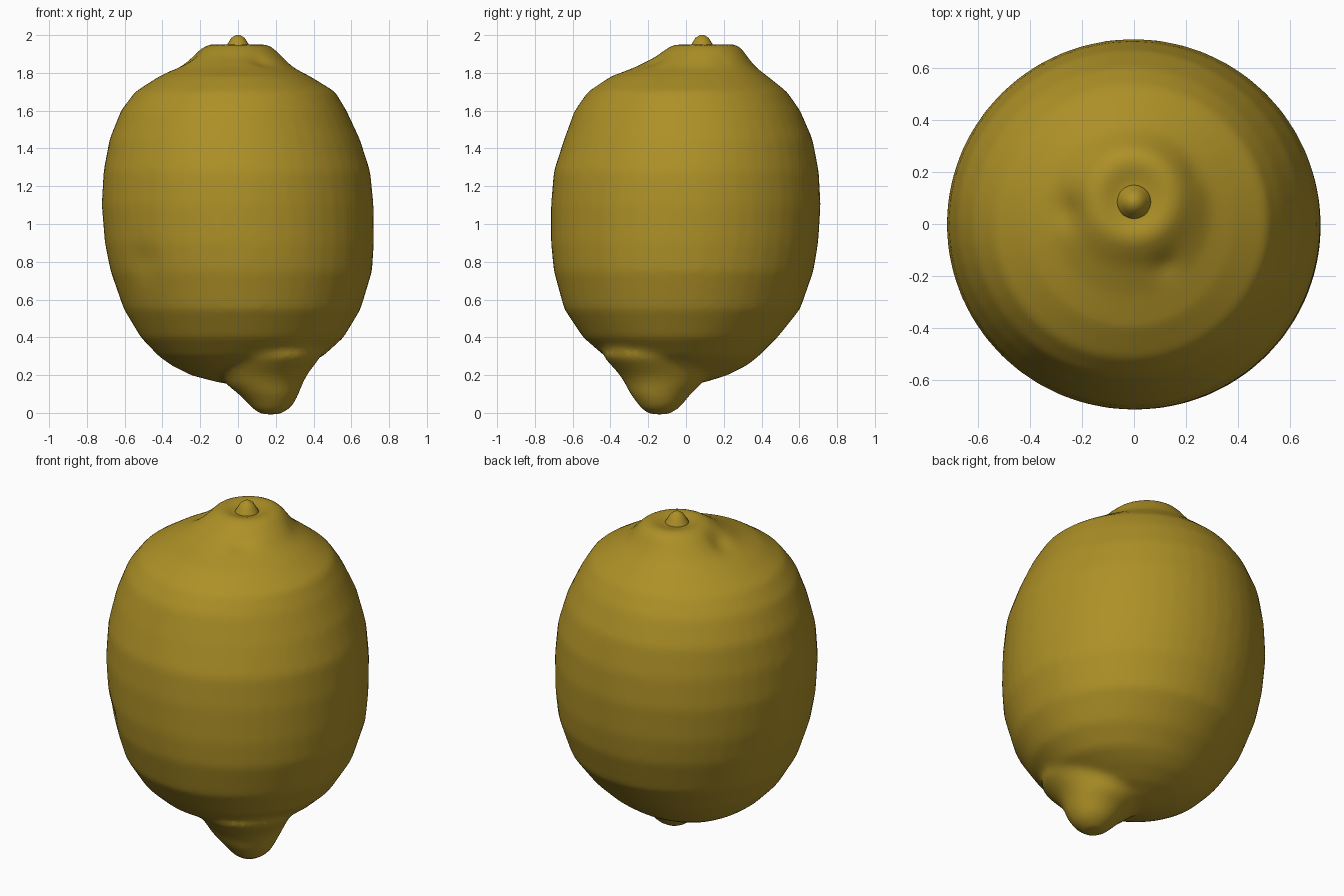
import bpy, bmesh, math
from mathutils import Vector

if "Cube" in bpy.data.objects:
    bpy.data.objects.remove(bpy.data.objects["Cube"])

peel = bpy.data.materials.new("lemon yellow")
peel.diffuse_color = (0.42, 0.28, 0.02, 1)
peel.use_nodes = True
peel.node_tree.nodes["Principled BSDF"].inputs["Base Color"].default_value = peel.diffuse_color


def loft(bm, rings, n=48):
    """Closed skin through elliptical rings (z, x0, x1, y0, y1)."""
    loops = []
    for z, x0, x1, y0, y1 in rings:
        cx, cy, rx, ry = (x0 + x1) / 2, (y0 + y1) / 2, (x1 - x0) / 2, (y1 - y0) / 2
        loops.append([bm.verts.new((cx + rx * math.cos(2 * math.pi * i / n),
                                    cy + ry * math.sin(2 * math.pi * i / n), z))
                      for i in range(n)])
    for a, b in zip(loops, loops[1:]):
        for i in range(n):
            j = (i + 1) % n
            bm.faces.new((a[i], a[j], b[j], b[i]))
    bm.faces.new(loops[0][::-1])
    bm.faces.new(loops[-1])


def finish(bm, name):
    me = bpy.data.meshes.new(name)
    bm.to_mesh(me)
    bm.free()
    me.materials.append(peel)
    for p in me.polygons:
        p.use_smooth = True
    ob = bpy.data.objects.new(name, me)
    bpy.context.collection.objects.link(ob)
    return ob


# fruit body with the raised, dished collar at the stem end
body = [
    (0.15, -.04, .04, -.03, .04), (0.165, -.12, .10, -.10, .11),
    (0.20, -.25, .22, -.20, .22), (0.25, -.35, .34, -.33, .32),
    (0.30, -.42, .45, -.43, .385), (0.40, -.515, .56, -.545, .485),
    (0.55, -.605, .65, -.645, .605), (0.75, -.675, .71, -.70, .675),
    (0.90, -.705, .72, -.715, .70), (1.10, -.722, .718, -.715, .713),
    (1.28, -.712, .70, -.70, .703), (1.45, -.68, .645, -.645, .67),
    (1.60, -.62, .575, -.59, .605), (1.70, -.545, .515, -.52, .535),
    (1.78, -.42, .385, -.40, .435), (1.83, -.32, .29, -.27, .37),
    (1.88, -.26, .24, -.17, .33), (1.93, -.20, .19, -.10, .295),
    (1.957, -.14, .14, -.05, .25), (1.935, -.07, .07, .01, .16)]
bm = bmesh.new()
loft(bm, body)

# off-centre blossom tip: z, centre x, centre y, radius
tip = [(-0.008, .172, -.14, .05), (0.02, .175, -.14, .095), (0.05, .175, -.135, .122),
       (0.10, .162, -.135, .160), (0.15, .140, -.120, .200), (0.20, .140, -.125, .225),
       (0.30, .170, -.170, .270), (0.45, .150, -.150, .25)]
loft(bm, [(z, x - r, x + r, y - r, y + r) for z, x, y, r in tip])
fruit = finish(bm, "lemon_body")

# fuse body and tip into one soft skin
m = fruit.modifiers.new("fuse", 'REMESH')
m.mode, m.voxel_size, m.use_smooth_shade = 'VOXEL', 0.022, True
m = fruit.modifiers.new("soften", 'SMOOTH')
m.factor, m.iterations = 0.5, 6
bpy.context.view_layer.update()
dg = bpy.context.evaluated_depsgraph_get()
me = bpy.data.meshes.new_from_object(fruit.evaluated_get(dg))
fruit.modifiers.clear()
fruit.data = me

# shallow dents in the peel: centre, radius, depth
dents = [((-.25, .05, 1.87), .10, .025), ((.12, -.16, 1.86), .08, .015),
         ((-.50, -.48, .80), .14, .012), ((.20, .18, 1.84), .06, .008)]
for c, r, d in dents:
    c = Vector(c)
    inward = (Vector((0, 0, 1)) - c).normalized()
    for v in me.vertices:
        v.co += inward * d * math.exp(-((v.co - c).length / r) ** 2 * 2)

# little stem nub in the dish
bm = bmesh.new()
nub = [(1.91, .08), (1.945, .06), (1.965, .048), (1.985, .035), (2.0, .012)]
loft(bm, [(z, -r, r, .085 - r, .085 + r) for z, r in nub], 20)
finish(bm, "stem_nub")
